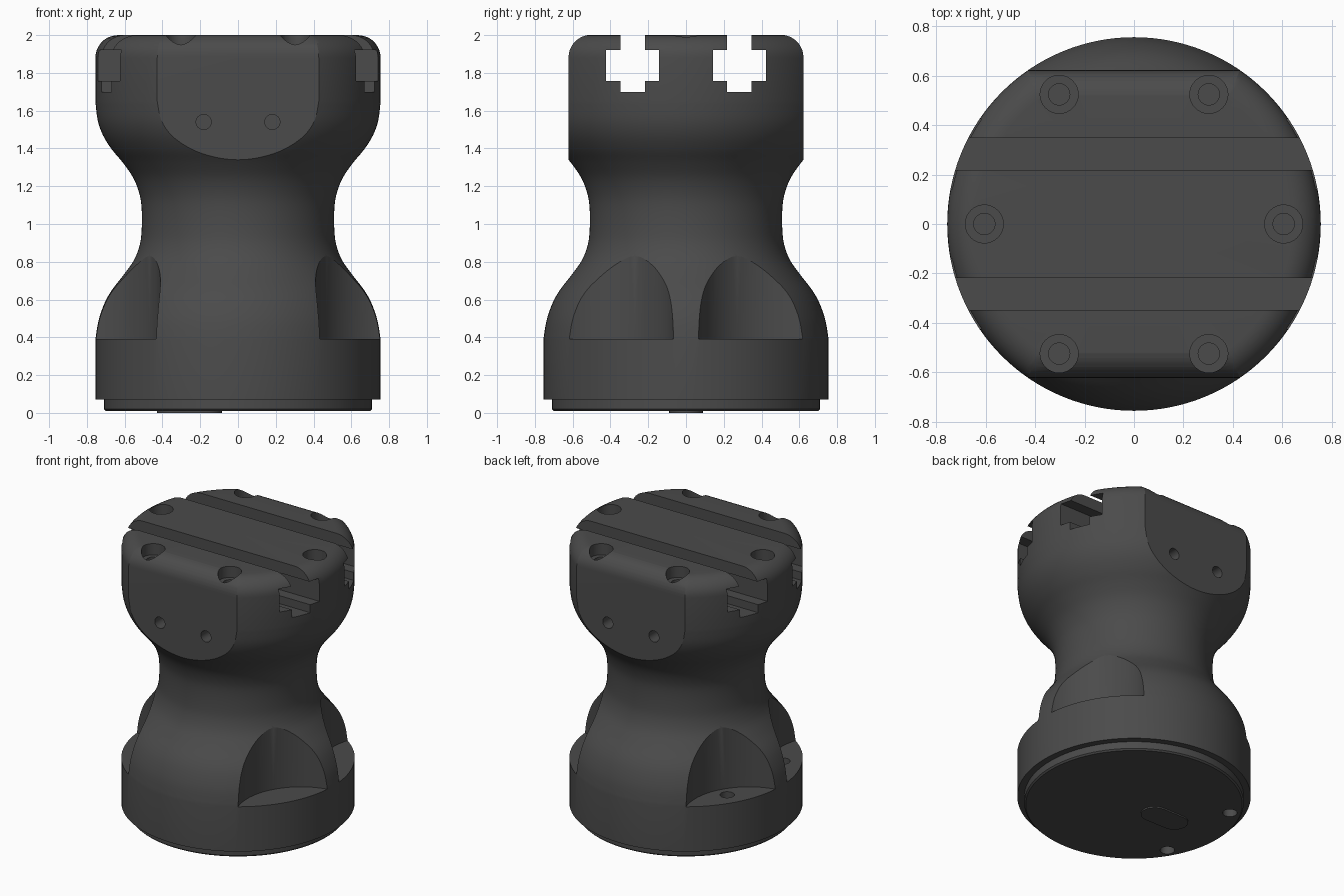
import bpy, bmesh, math
from math import sin, cos, pi, radians

if "Cube" in bpy.data.objects:
    bpy.data.objects.remove(bpy.data.objects["Cube"])

SEG = 128


def make_object(name, bm):
    bmesh.ops.recalc_face_normals(bm, faces=bm.faces[:])
    me = bpy.data.meshes.new(name)
    bm.to_mesh(me)
    bm.free()
    ob = bpy.data.objects.new(name, me)
    bpy.context.collection.objects.link(ob)
    return ob


def revolve(name, profile):
    """Closed solid from (r, z) points, first and last on the axis."""
    bm = bmesh.new()
    vs = [bm.verts.new((r, 0, z)) for r, z in profile]
    es = [bm.edges.new(p) for p in zip(vs, vs[1:])]
    bmesh.ops.spin(bm, geom=vs + es, cent=(0, 0, 0), axis=(0, 0, 1),
                   angle=2 * pi, steps=SEG, use_merge=True)
    bmesh.ops.remove_doubles(bm, verts=bm.verts[:], dist=1e-5)
    return make_object(name, bm)


def prism(bm, points, offset):
    """Extrude a closed outline of 3D points by an offset vector."""
    face = bm.faces.new([bm.verts.new(p) for p in points])
    new = bmesh.ops.extrude_face_region(bm, geom=[face])["geom"]
    # keep the starting cap so that the prism stays closed
    if not face.is_valid or len(bm.faces) == 0:
        return
    bmesh.ops.translate(bm, vec=offset,
                        verts=[v for v in new if isinstance(v, bmesh.types.BMVert)])


def x_prism(bm, yz, half=1.2):
    prism(bm, [(-half, y, z) for y, z in yz], (2 * half, 0, 0))


def z_cylinder(bm, x, y, r, z0, z1, n=32):
    prism(bm, [(x + r * cos(2 * pi * i / n), y + r * sin(2 * pi * i / n), z0)
               for i in range(n)], (0, 0, z1 - z0))


def boolean(ob, bm, op="DIFFERENCE"):
    cutter = make_object("cutter", bm)
    cutter.hide_render = True
    mod = ob.modifiers.new("cut", "BOOLEAN")
    mod.operation, mod.solver, mod.object = op, "EXACT", cutter
    bpy.context.view_layer.objects.active = ob
    bpy.ops.object.modifier_apply(modifier=mod.name)
    bpy.data.objects.remove(cutter, do_unlink=True)


def smooth_curve(pts, steps=4):
    """Catmull-Rom through the points."""
    p = [pts[0]] + pts + [pts[-1]]
    out = []
    for a, b, c, d in zip(p, p[1:], p[2:], p[3:]):
        for i in range(steps):
            t = i / steps
            out.append(tuple(0.5 * (2 * b[k] + (c[k] - a[k]) * t
                       + (2 * a[k] - 5 * b[k] + 4 * c[k] - d[k]) * t * t
                       + (3 * b[k] - a[k] - 3 * c[k] + d[k]) * t ** 3) for k in (0, 1)))
    return out + [pts[-1]]


# waisted round body with a rounded top rim
waist = [(.755, .39), (.738, .49), (.707, .58), (.668, .65), (.606, .73), (.55, .81),
         (.52, .89), (.51, .97), (.51, 1.08), (.522, 1.16), (.555, 1.245),
         (.61, 1.325), (.668, 1.395), (.715, 1.47), (.743, 1.55), (.755, 1.65)]
rim = [(.635 + .12 * cos(radians(a)), 1.88 + .12 * sin(radians(a))) for a in range(0, 91, 10)]
body = revolve("body", [(0, .01), (.70, .01), (.71, .02), (.71, .07), (.755, .07)]
               + smooth_curve(waist) + rim + [(0, 2)])

# front and back flats with rounded upper edges
side = [(1, -.2), (1, 1.2), (.622, 1.2)]
side += [(.502 + .12 * cos(radians(a)), 1.8815 + .12 * sin(radians(a))) for a in range(0, 91, 10)]
bm = bmesh.new()
x_prism(bm, side + [(-y, z) for y, z in reversed(side)])
boolean(body, bm, "INTERSECT")

# two slots running right through the head
half_slot = [(.065, 2.1), (.065, 1.92), (.141, 1.92), (.141, 1.757), (.065, 1.757), (.065, 1.70)]
bm = bmesh.new()
for s in (-1, 1):
    x_prism(bm, [(s * .283 + y, z) for y, z in half_slot]
            + [(s * .283 - y, z) for y, z in reversed(half_slot)])
boolean(body, bm)

# ring of six counterbored screw holes in the top
for r, z0 in ((.077, 1.92), (.043, 1.78)):
    bm = bmesh.new()
    for i in range(6):
        z_cylinder(bm, .605 * cos(i * pi / 3), .605 * sin(i * pi / 3), r, z0, 2.1)
    boolean(body, bm)

# pairs of small holes in the two flats
bm = bmesh.new()
for s in (-1, 1):
    for x in (-.182, .182):
        prism(bm, [(x + .04 * cos(i * pi / 12), s * .42, 1.54 + .04 * sin(i * pi / 12))
                   for i in range(24)], (0, s * .4, 0))
boolean(body, bm)

# four scooped pockets above the base
for a in (30, 150, 210, 330):
    bm = bmesh.new()
    z_cylinder(bm, .965 * cos(radians(a)), .965 * sin(radians(a)), .425, .39, 1.05, 96)
    boolean(body, bm)

# mounting holes through the two left pockets
bm = bmesh.new()
for a in (150, 210):
    z_cylinder(bm, .63 * cos(radians(a)), .63 * sin(radians(a)), .047, -.1, .6)
boolean(body, bm)

# oblong pad under the base
bm = bmesh.new()
outline = []
for cx, start in ((-.175, -90), (-.34, 90)):
    outline += [(cx + .09 * cos(radians(start + a)), .09 * sin(radians(start + a)), 0)
                for a in range(0, 181, 15)]
prism(bm, outline, (0, 0, .03))
pad = make_object("base_pad", bm)

# smooth curves, crisp edges, dark finish
mat = bpy.data.materials.new("dark_grey")
mat.diffuse_color = (.07, .07, .07, 1)
mat.use_nodes = True
mat.node_tree.nodes["Principled BSDF"].inputs["Base Color"].default_value = mat.diffuse_color
for ob in (body, pad):
    ob.data.materials.clear()
    ob.data.materials.append(mat)
    bpy.ops.object.select_all(action="DESELECT")
    ob.select_set(True)
    bpy.context.view_layer.objects.active = ob
    bpy.ops.object.shade_smooth_by_angle(angle=radians(25))
